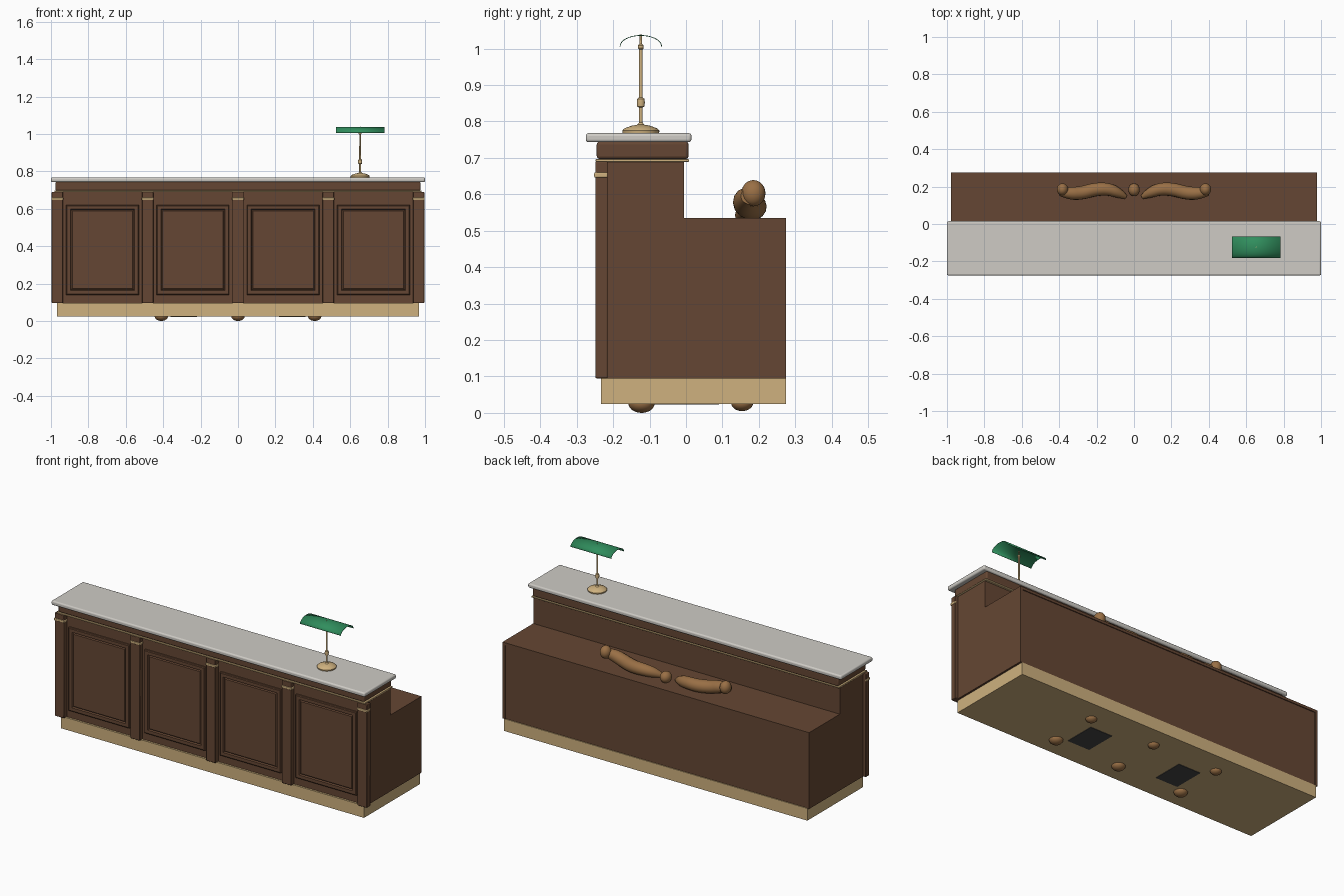
import bpy, bmesh, math
from mathutils import Vector

default = bpy.data.objects.get("Cube")
if default:
    bpy.data.objects.remove(default, do_unlink=True)


def material(name, color):
    m = bpy.data.materials.new(name)
    m.use_nodes = True
    m.diffuse_color = (*color, 1)
    node = m.node_tree.nodes["Principled BSDF"]
    node.inputs["Base Color"].default_value = (*color, 1)
    node.inputs["Roughness"].default_value = 0.5
    return m


WOOD = material("dark_wood", (0.13, 0.062, 0.033))
BRASS = material("brass", (0.62, 0.44, 0.21))
MARBLE = material("marble", (0.62, 0.6, 0.56))
CARVED = material("carved_wood", (0.32, 0.16, 0.06))
GREEN = material("green_glass", (0.03, 0.27, 0.11))
DARK = material("dark_pad", (0.06, 0.06, 0.06))


def finish(bm, name, mat, bevel=0, segments=2):
    bmesh.ops.recalc_face_normals(bm, faces=bm.faces)
    mesh = bpy.data.meshes.new(name)
    bm.to_mesh(mesh)
    bm.free()
    ob = bpy.data.objects.new(name, mesh)
    bpy.context.collection.objects.link(ob)
    mesh.materials.append(mat)
    if bevel:
        mod = ob.modifiers.new("Bevel", "BEVEL")
        mod.width, mod.segments = bevel, segments
    bpy.ops.object.select_all(action="DESELECT")
    ob.select_set(True)
    bpy.context.view_layer.objects.active = ob
    bpy.ops.object.shade_smooth_by_angle(angle=math.radians(35))
    return ob


def box_mesh(x, y, z):
    bm = bmesh.new()
    bmesh.ops.create_cube(bm, size=1)
    for v in bm.verts:
        for i, (lo, hi) in enumerate((x, y, z)):
            v.co[i] = lo if v.co[i] < 0 else hi
    return bm


def box(name, x, y, z, mat=WOOD, bevel=0, segments=2):
    return finish(box_mesh(x, y, z), name, mat, bevel, segments)


def ball(name, center, scale, mat):
    bm = bmesh.new()
    bmesh.ops.create_uvsphere(bm, u_segments=24, v_segments=14, radius=1)
    for v in bm.verts:
        v.co = Vector(a * b for a, b in zip(v.co, scale)) + Vector(center)
    return finish(bm, name, mat)


def lathe(name, profile, center, mat):
    bm = bmesh.new()
    verts = [bm.verts.new((r, 0, z)) for r, z in profile]
    edges = [bm.edges.new(pair) for pair in zip(verts, verts[1:])]
    bmesh.ops.spin(bm, geom=verts + edges, cent=(0, 0, 0), axis=(0, 0, 1),
                   angle=math.tau, steps=28)
    bmesh.ops.remove_doubles(bm, verts=bm.verts, dist=1e-5)
    bmesh.ops.translate(bm, verts=bm.verts, vec=center)
    return finish(bm, name, mat)


def door_panel(name, x):
    # Raised frame with a stepped field in the middle
    bm = box_mesh(x, (-0.232, -0.215), (0.14, 0.62))
    bm.faces.ensure_lookup_table()
    front = min(bm.faces, key=lambda f: f.calc_center_median().y)
    for width, shift in ((0.006, -0.003), (0.026, 0), (0.006, 0.008), (0.008, -0.005)):
        bmesh.ops.inset_region(bm, faces=[front], thickness=width)
        bmesh.ops.translate(bm, verts=front.verts, vec=(0, shift, 0))
    return finish(bm, name, WOOD)


# Cabinet body and back frame
box("plinth", (-0.967, 0.967), (-0.233, 0.275), (0.025, 0.095), BRASS)
box("lower_body", (-0.97, 0.97), (-0.222, 0.27), (0.095, 0.53))
box("work_surface", (-0.978, 0.978), (-0.222, 0.275), (0.52, 0.535))
box("upper_body", (-0.978, 0.978), (-0.222, -0.005), (0.535, 0.69))
for side, s in (("right", -1), ("left", 1)):
    box(side + "_end_panel", sorted((s * 0.963, s * 0.978)), (-0.222, 0.275), (0.095, 0.52))

# Counter and its moulding
box("brass_trim", (-0.982, 0.982), (-0.248, 0.008), (0.689, 0.697), BRASS, 0.002)
box("frieze", (-0.976, 0.976), (-0.245, 0.007), (0.697, 0.745), WOOD, 0.008, 3)
box("counter_top", (-1, 1), (-0.275, 0.015), (0.743, 0.768), MARBLE, 0.008, 3)

# Front pilasters with brass bands
for i in range(5):
    c = (i - 2) * 0.483
    box(f"pilaster_{i + 1}", (c - 0.03, c + 0.03), (-0.249, -0.215), (0.095, 0.69), WOOD, 0.003)
    box(f"pilaster_band_{i + 1}", (c - 0.032, c + 0.032), (-0.252, -0.215),
        (0.646, 0.66), BRASS, 0.003)

# Front door panels
for i in range(4):
    c = (i - 1.5) * 0.483
    door_panel(f"front_panel_{i + 1}", (c - 0.194, c + 0.194))

# Bun feet and floor pads
for i in range(3):
    x = (i - 1) * 0.41
    ball(f"front_foot_{i + 1}", (x, -0.122, 0.026), (0.036, 0.036, 0.026), CARVED)
    ball(f"back_foot_{i + 1}", (x, 0.154, 0.027), (0.03, 0.03, 0.022), CARVED)
for side, s in (("right", -1), ("left", 1)):
    box(side + "_floor_pad", sorted((s * 0.22, s * 0.36)), (-0.09, 0.09), (0.0225, 0.026), DARK)

# Carved scroll ornament on the work surface
path = [(0.045, 0.145, 0.54, 0.012), (0.08, 0.165, 0.555, 0.028),
        (0.14, 0.188, 0.567, 0.034), (0.21, 0.185, 0.565, 0.036),
        (0.28, 0.165, 0.57, 0.036), (0.345, 0.163, 0.588, 0.034),
        (0.395, 0.172, 0.595, 0.022)]
for side, s in (("right", -1), ("left", 1)):
    curve = bpy.data.curves.new(side + "_scroll", "CURVE")
    curve.dimensions = "3D"
    curve.bevel_depth, curve.bevel_resolution = 1, 5
    curve.use_fill_caps = True
    spline = curve.splines.new("NURBS")
    spline.points.add(len(path) - 1)
    for point, (x, y, z, r) in zip(spline.points, path):
        point.co = (s * x, y, z, 1)
        point.radius = r
    spline.order_u, spline.use_endpoint_u = 3, True
    spline.use_smooth = True
    curve.materials.append(CARVED)
    scroll = bpy.data.objects.new(side + "_scroll", curve)
    bpy.context.collection.objects.link(scroll)
    ball(side + "_scroll_end", (s * 0.382, 0.185, 0.603), (0.03, 0.033, 0.036), CARVED)
ball("center_bead", (0, 0.183, 0.56), (0.03, 0.034, 0.032), CARVED)

# Desk lamp: turned brass stand
lamp = (0.653, -0.124, 0)
lathe("lamp_stand", [(0, 0.766), (0.05, 0.766), (0.051, 0.775), (0.045, 0.781), (0.026, 0.788),
                     (0.01, 0.791), (0.005, 0.797), (0.005, 0.838), (0.01, 0.841),
                     (0.011, 0.852), (0.01, 0.862), (0.005, 0.866), (0.0045, 0.997),
                     (0.008, 1.001), (0.008, 1.009), (0.0035, 1.013), (0.003, 1.038),
                     (0, 1.039)], lamp, BRASS)

# Lamp shade: thin arched sheet
bm = bmesh.new()
rows = []
for i in range(21):
    a = math.pi * i / 20
    y, z = lamp[1] - 0.057 * math.cos(a), 1.006 + 0.03 * math.sin(a)
    rows.append([bm.verts.new((lamp[0] + dx, y, z)) for dx in (-0.13, 0.13)])
for p, q in zip(rows, rows[1:]):
    bm.faces.new((p[0], p[1], q[1], q[0]))
shade = finish(bm, "lamp_shade", GREEN)
thick = shade.modifiers.new("Solidify", "SOLIDIFY")
thick.thickness, thick.offset = 0.002, 0
